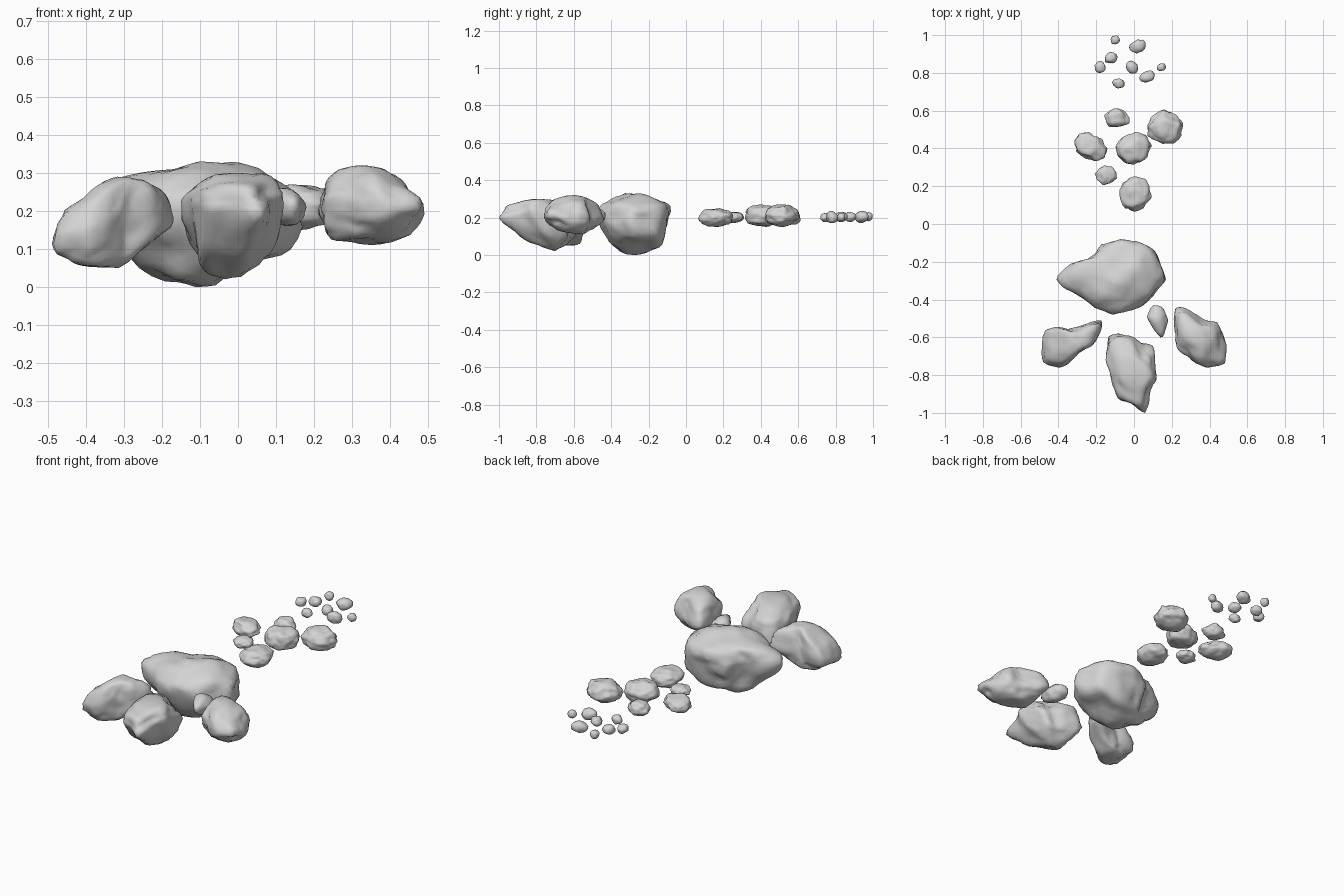
import bpy
import bmesh
import math
import random
from mathutils import Vector, noise

default_cube = bpy.data.objects.get("Cube")
if default_cube:
    bpy.data.objects.remove(default_cube, do_unlink=True)

# Single stone colour
stone = bpy.data.materials.new("stone_grey")
stone.use_nodes = True
stone_colour = (0.66, 0.66, 0.66, 1)
stone.diffuse_color = stone_colour
for node in stone.node_tree.nodes:
    if node.type == "BSDF_PRINCIPLED":
        node.inputs["Base Color"].default_value = stone_colour
        node.inputs["Roughness"].default_value = 0.9


def outline_radius(polar, angle):
    """Distance from the centre to a plan outline along an angle."""
    for index, (start, near) in enumerate(polar):
        end, far = polar[(index + 1) % len(polar)]
        span = (end - start) % math.tau
        step = (angle - start) % math.tau
        if step <= span:
            # Straight edge between the two outline points
            return near * far * math.sin(span) / (
                near * math.sin(step) + far * math.sin(span - step))
    return polar[0][1]


def chipping_planes(rng, count):
    """Random steep planes that knock flats into the upper and lower faces."""
    planes = []
    for _ in range(count):
        angle = rng.uniform(0, math.tau)
        rise = rng.choice((-1, 1)) * rng.uniform(0.4, 0.95)
        flat = math.sqrt(1 - rise * rise)
        normal = Vector((flat * math.cos(angle), flat * math.sin(angle), rise))
        planes.append((normal, rng.uniform(0.82, 0.94)))
    return planes


def fit_axis(verts, axis, low, high):
    """Stretch the vertices along one axis to fill a range."""
    values = [v.co[axis] for v in verts]
    start, size = min(values), max(values) - min(values)
    for v in verts:
        v.co[axis] = low + (v.co[axis] - start) * (high - low) / size


def make_rock(name, outline, low, middle, high, detail=4, crown=(0, 0),
              foot=(0, 0), slope=(0, 0), full_top=0.85, full_base=0.85,
              bumps=0.1, seed=1):
    """Stone from a plan outline and heights, all in hundredths of a unit."""
    rng = random.Random(seed)
    points = [Vector(p) / 100 for p in outline]
    low, middle, high = low / 100, middle / 100, high / 100
    xs, ys = [p.x for p in points], [p.y for p in points]
    centre = sum(points, Vector((0, 0))) / len(points)
    polar = sorted((math.atan2(*(p - centre).yx), (p - centre).length)
                   for p in points)
    typical = sum(length for _, length in polar) / len(polar)
    planes = chipping_planes(rng, 10)
    offset = Vector((rng.uniform(-50, 50), rng.uniform(-50, 50), seed))

    bm = bmesh.new()
    bmesh.ops.create_icosphere(bm, subdivisions=detail, radius=1)
    for v in bm.verts:
        d = v.co.normalized()
        reach = min([1] + [depth / d.dot(n) for n, depth in planes
                           if d.dot(n) > 0])
        reach *= 1 + bumps * noise.noise(d * 2 + offset)
        reach *= 1 + bumps * 0.6 * noise.noise(d * 5 + offset)
        angle = math.atan2(d.y, d.x)
        radius = outline_radius(polar, angle)
        # Long spurs thin out towards their tips, blunt sides stay full
        fullness = (full_top if d.z > 0 else full_base) * radius / typical
        radius *= math.hypot(d.x, d.y) ** fullness * reach
        x, y = radius * math.cos(angle), radius * math.sin(angle)
        rise = d.z * reach
        height = (high - middle) if rise > 0 else (middle - low)
        lean = crown if rise > 0 else foot
        z = middle + height * rise + slope[0] * x + slope[1] * y
        v.co = (centre.x + x + lean[0] / 100 * abs(rise),
                centre.y + y + lean[1] / 100 * abs(rise), z)
    bmesh.ops.smooth_vert(bm, verts=bm.verts, factor=0.3,
                          use_axis_x=True, use_axis_y=True, use_axis_z=True)
    fit_axis(bm.verts, 0, min(xs), max(xs))
    fit_axis(bm.verts, 1, min(ys), max(ys))
    fit_axis(bm.verts, 2, low, high)
    for face in bm.faces:
        face.smooth = True
    mesh = bpy.data.meshes.new(name)
    bm.to_mesh(mesh)
    bm.free()
    mesh.materials.append(stone)
    bpy.context.collection.objects.link(bpy.data.objects.new(name, mesh))


def oval(x, y, half_x, half_y, turn, rng):
    """Slightly irregular oval outline."""
    points = []
    for step in range(9):
        angle = math.tau * step / 9 + rng.uniform(-0.15, 0.15)
        size = rng.uniform(0.96, 1.1)
        p = Vector((half_x * math.cos(angle), half_y * math.sin(angle))) * size
        c, s = math.cos(turn), math.sin(turn)
        points.append((x + p.x * c - p.y * s, y + p.x * s + p.y * c))
    return points


# Large boulder group
make_rock("main_boulder",
          [(-41, -29), (-32, -20), (-24, -19), (-17, -10), (-8, -8), (3, -9),
           (10, -14), (13, -22), (17, -30), (10, -38), (4, -44), (-9, -48),
           (-22, -44), (-28, -37), (-36, -34)],
          0, 21, 33, crown=(5, 5), foot=(0, 1), slope=(-0.08, -0.1),
          full_top=0.95, full_base=0.9, seed=3)
make_rock("front_boulder",
          [(-15, -61), (-9, -58), (0, -61), (5, -66), (12, -67), (12, -82),
           (9, -88), (7, -98), (5, -100), (-1, -95), (-9, -92), (-11, -85),
           (-15, -73)],
          2, 21, 30, crown=(0, -2), foot=(-2, 11), slope=(0.06, 0.06),
          full_top=0.7, full_base=1, seed=5)
make_rock("right_boulder",
          [(-48, -57), (-42, -56), (-36, -57), (-28, -55), (-17, -51),
           (-18, -56), (-23, -65), (-30, -68), (-36, -74), (-40, -76),
           (-49, -73), (-49, -66)],
          5, 16, 29, crown=(2, 0), foot=(0, 0), slope=(0.17, 0),
          full_top=0.85, full_base=0.65, seed=8)
make_rock("left_boulder",
          [(21, -44), (26, -44), (36, -50), (43, -52), (49, -63), (48, -74),
           (38, -76), (29, -71), (22, -65), (21, -54)],
          11, 20, 32, crown=(0, -1), full_top=0.85, full_base=0.75, seed=13)
make_rock("wedge_stone",
          [(7, -49), (10, -43), (15, -44), (18, -50), (15, -60), (10, -54)],
          16, 21, 26, detail=3, seed=21)

# Middle stones: x, y, half width, half depth, turn, bottom, top
middle_stones = [
    (1, 16, 8, 9, -0.3, 15, 25), (-15, 26, 6, 5, 0.3, 17, 23),
    (-23, 41, 9, 7, -0.6, 16, 25), (0, 40, 9.5, 8.5, 0.2, 15, 27),
    (16.5, 51, 9.5, 9, 0.2, 15, 27), (-9, 56, 6.5, 5, 0, 16, 24)]
# Pebbles: x, y, half width, half depth, turn, bottom, top
pebbles = [
    (-10, 97.5, 2.4, 2.4, 0, 18, 23), (2, 94, 4.5, 3.5, 0.4, 17, 23.5),
    (-12, 88, 3.4, 3, 0.4, 17.5, 23), (-18, 83, 2.8, 3.3, 0, 18, 23),
    (-1, 83, 3, 3.5, 0.4, 17.5, 23), (14.5, 83, 2.5, 2, 0.3, 18, 22.5),
    (7, 78, 4, 3, 0.4, 17, 23.5), (-8, 74.5, 3.3, 2.7, 0, 17.5, 22.5)]
for label, stones, detail in (("middle_stone", middle_stones, 4),
                              ("pebble", pebbles, 3)):
    for index, (x, y, wide, deep, turn, low, high) in enumerate(stones):
        rng = random.Random(index + len(stones))
        make_rock(f"{label}_{index + 1}", oval(x, y, wide, deep, turn, rng),
                  low, (low + high) / 2, high, detail=detail,
                  full_top=0.8, full_base=0.8, bumps=0.13, seed=index + 30)
